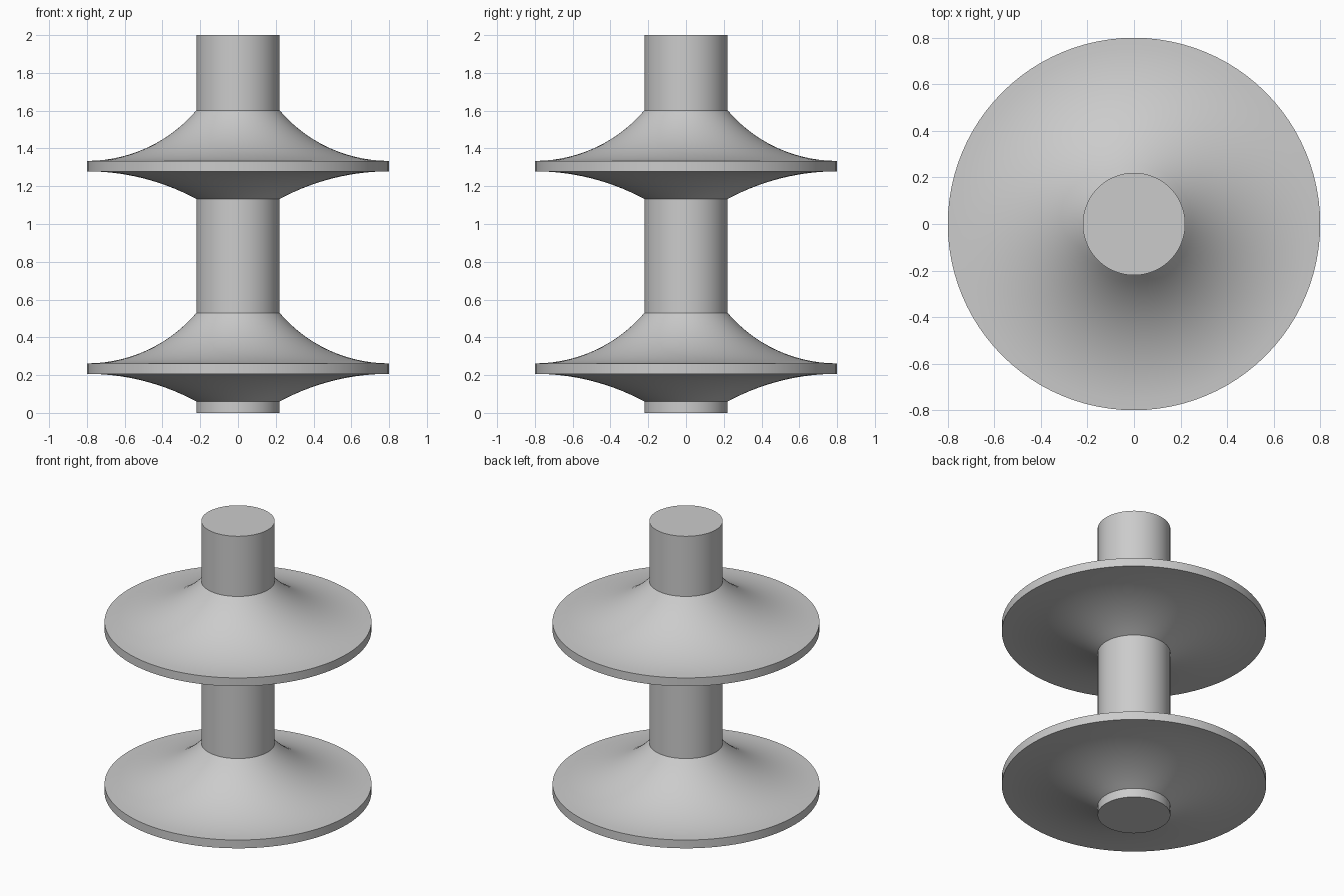
import bpy
import bmesh
import math

cube = bpy.data.objects.get("Cube")
if cube:
    bpy.data.objects.remove(cube, do_unlink=True)

SIDES = 96
SHAFT_R = 0.22
RIM_R = 0.80

grey = bpy.data.materials.new("plain grey")
grey.use_nodes = True
colour = (0.6, 0.6, 0.6, 1)
grey.diffuse_color = colour
grey.node_tree.nodes["Principled BSDF"].inputs["Base Color"].default_value = colour


def flare(z_shaft, z_rim, steps=14):
    """Circular arc from the shaft out to the rim, level where it meets the rim."""
    width, height = RIM_R - SHAFT_R, z_shaft - z_rim
    radius = (width ** 2 + height ** 2) / (2 * abs(height))
    sign = math.copysign(1, height)
    start = math.asin(width / radius)
    points = []
    for i in range(steps + 1):
        a = start * (1 - i / steps)
        points.append((RIM_R - radius * math.sin(a),
                       z_rim + sign * radius * (1 - math.cos(a))))
    return points


def disc(base):
    """Outline of one flared disc, from its underside up to its top."""
    under = flare(base, base + 0.147)[:]
    over = flare(base + 0.47, base + 0.202)
    return under + over[::-1]


def lathe(name, profile):
    """Spin an outline around z and close both ends on the axis."""
    bm = bmesh.new()
    rings = []
    for r, z in profile:
        rings.append([bm.verts.new((r * math.cos(math.tau * i / SIDES),
                                    r * math.sin(math.tau * i / SIDES), z))
                      for i in range(SIDES)])
    for low, high in zip(rings, rings[1:]):
        for i in range(SIDES):
            j = (i + 1) % SIDES
            bm.faces.new((low[i], low[j], high[j], high[i]))
    bm.faces.new(rings[0][::-1])
    bm.faces.new(rings[-1])
    mesh = bpy.data.meshes.new(name)
    bm.to_mesh(mesh)
    bm.free()
    mesh.materials.append(grey)
    obj = bpy.data.objects.new(name, mesh)
    bpy.context.collection.objects.link(obj)
    bpy.ops.object.select_all(action="DESELECT")
    obj.select_set(True)
    bpy.context.view_layer.objects.active = obj
    bpy.ops.object.shade_smooth_by_angle(angle=math.radians(20))
    return obj


# One continuous shaft with two flared discs
lathe("shaft_with_flared_discs",
      [(SHAFT_R, 0)] + disc(0.06) + disc(1.132) + [(SHAFT_R, 2)])
